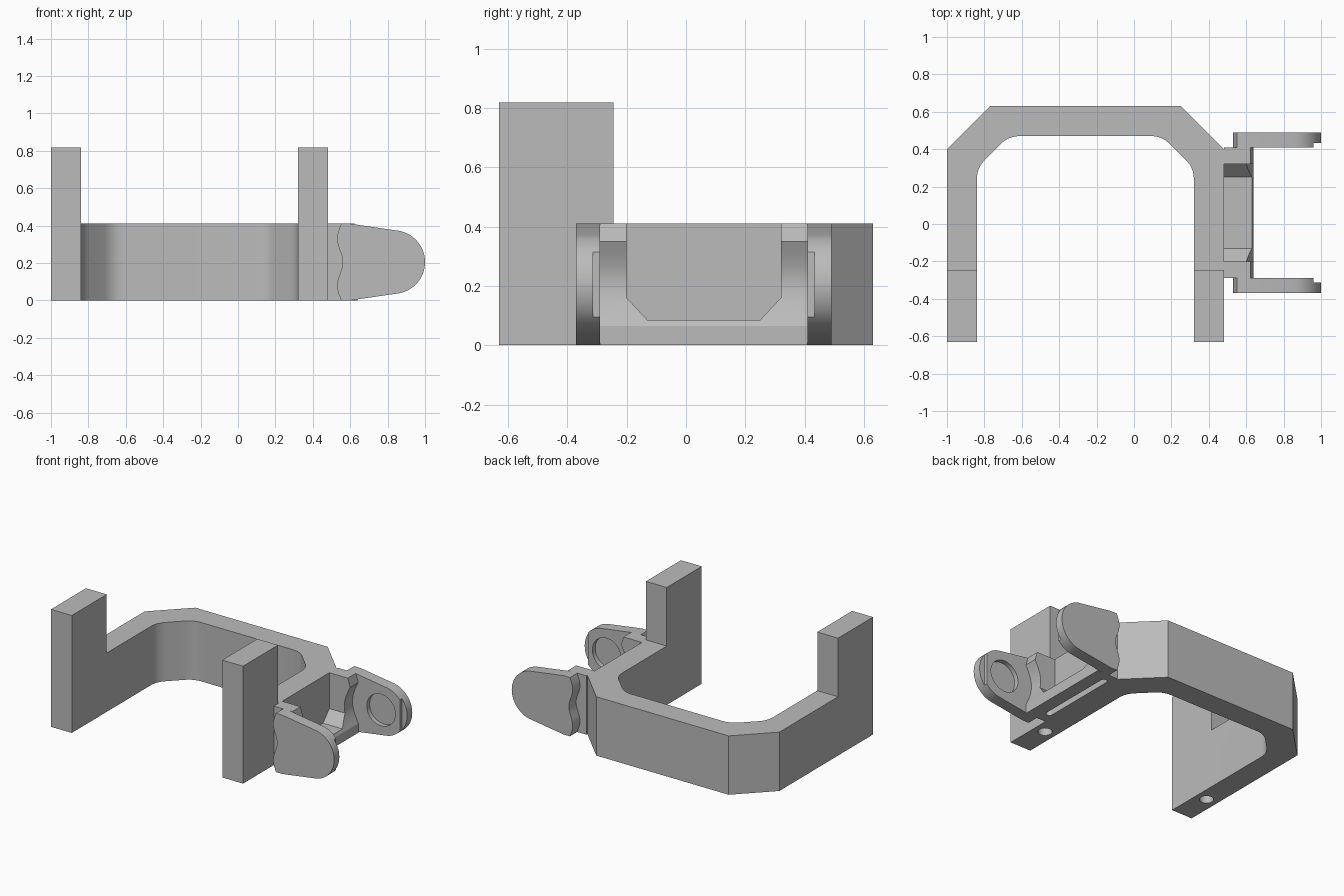
import bpy, bmesh
from math import sin, cos, pi, radians
from mathutils import Vector

cube = bpy.data.objects.get("Cube")
if cube:
    bpy.data.objects.remove(cube)

grey = bpy.data.materials.new("neutral grey")
grey.use_nodes = True
colour = (0.5, 0.5, 0.5, 1)
grey.diffuse_color = colour
grey.node_tree.nodes["Principled BSDF"].inputs["Base Color"].default_value = colour

H = 0.41      # bar height
MID = 0.06    # clip centre line in y


def prism(name, outline, axis, start, end):
    """Extrude a 2D outline along one axis."""
    place = {"x": lambda u, v, w: (w, u, v),
             "y": lambda u, v, w: (u, w, v),
             "z": lambda u, v, w: (u, v, w)}[axis]
    bm = bmesh.new()
    rings = [[bm.verts.new(place(u, v, w)) for u, v in outline] for w in (start, end)]
    bm.faces.new(rings[0])
    bm.faces.new(rings[1])
    n = len(outline)
    for i in range(n):
        j = (i + 1) % n
        bm.faces.new((rings[0][i], rings[0][j], rings[1][j], rings[1][i]))
    bmesh.ops.recalc_face_normals(bm, faces=bm.faces)
    mesh = bpy.data.meshes.new(name)
    bm.to_mesh(mesh)
    bm.free()
    mesh.materials.append(grey)
    ob = bpy.data.objects.new(name, mesh)
    bpy.context.collection.objects.link(ob)
    return ob


def arc(cx, cy, r, a0, a1, steps=24):
    angles = [radians(a0 + (a1 - a0) * i / steps) for i in range(steps + 1)]
    return [(cx + r * cos(a), cy + r * sin(a)) for a in angles]


def circle(cx, cy, r, steps=40):
    return arc(cx, cy, r, 0, 360, steps)[:-1]


def rect(u0, u1, v0, v1):
    return [(u0, v0), (u1, v0), (u1, v1), (u0, v1)]


def rounded(a, corner, b, size=0.06, steps=8):
    """Soft corner between two straight edges."""
    a, c, b = Vector(a), Vector(corner), Vector(b)
    p, q = c + (a - c).normalized() * size, c + (b - c).normalized() * size
    return [tuple(p.lerp(c, i / steps).lerp(c.lerp(q, i / steps), i / steps))
            for i in range(steps + 1)]


def cut(ob, cutter):
    mod = ob.modifiers.new("cut", "BOOLEAN")
    mod.operation = "DIFFERENCE"
    mod.solver = "EXACT"
    mod.object = cutter
    bpy.context.view_layer.objects.active = ob
    bpy.ops.object.modifier_apply(modifier=mod.name)
    bpy.data.objects.remove(cutter)


def smooth(ob):
    bpy.ops.object.select_all(action="DESELECT")
    ob.select_set(True)
    bpy.context.view_layer.objects.active = ob
    bpy.ops.object.shade_smooth_by_angle(angle=radians(25))


# U-shaped frame with two raised front posts
inner = [(0.32, -0.63), (0.32, 0.30), (0.15, 0.47),
         (-0.67, 0.47), (-0.84, 0.30), (-0.84, -0.63)]
outline = [(-1, -0.63), (-1, 0.40), (-0.77, 0.63), (0.25, 0.63), (0.48, 0.40), (0.48, -0.63)]
outline.append(inner[0])
for i in range(1, 5):
    outline += rounded(inner[i - 1], inner[i], inner[i + 1])
outline.append(inner[5])
frame = prism("frame", outline, "z", 0, 2 * H - 0.002)
cut(frame, prism("frame_cutter", rect(-1.1, 0.6, -0.245, 0.8), "z", H, 1))
for x in (-0.92, 0.40):
    cut(frame, prism("hole_cutter", circle(x, -0.39, 0.045, 24), "z", -0.1, 0.1))
smooth(frame)

# Clip body with a scooped outer face
scoop = [(0.64 - 0.045 * sin(pi * i / 16), 0.065 + 0.285 * i / 16) for i in range(17)]
profile = [(0.48, 0), (0.64, 0)] + scoop + [(0.622, H), (0.48, H)]
body = prism("clip_body", profile, "y", MID - 0.35, MID + 0.35)
trough = [(MID - 0.26, 0.6), (MID - 0.26, 0.16), (MID - 0.19, 0.085),
          (MID + 0.19, 0.085), (MID + 0.26, 0.16), (MID + 0.26, 0.6)]
cut(body, prism("trough_cutter", trough, "x", 0.4, 0.8))
slot = arc(0.525, 0.33, 0.022, 0, 180, 10) + arc(0.525, -0.20, 0.022, 180, 360, 10)
cut(body, prism("slot_cutter", slot, "z", -0.1, 0.05))
smooth(body)

# Pair of clip arms with round sockets and thinned tips
wave = [(0.545 + 0.015 * cos(2 * pi * (z - H / 2) / 0.25), z)
        for z in (H * i / 28 for i in range(29))]
arm_shape = wave + [(0.6, H)] + arc(0.83, H / 2, 0.17, 78, -78) + [(0.6, 0)]
for name, side in (("back_arm", 1), ("front_arm", -1)):
    def y(offset):
        return MID + side * offset
    arm = prism(name, arm_shape, "y", y(0.35), y(0.43))
    cut(arm, prism("socket_cutter", circle(0.815, H / 2, 0.11), "y", y(0.3), y(0.382)))
    cut(arm, prism("tip_cutter", rect(0.96, 1.1, -0.1, 0.6), "y", y(0.3), y(0.373)))
    smooth(arm)
